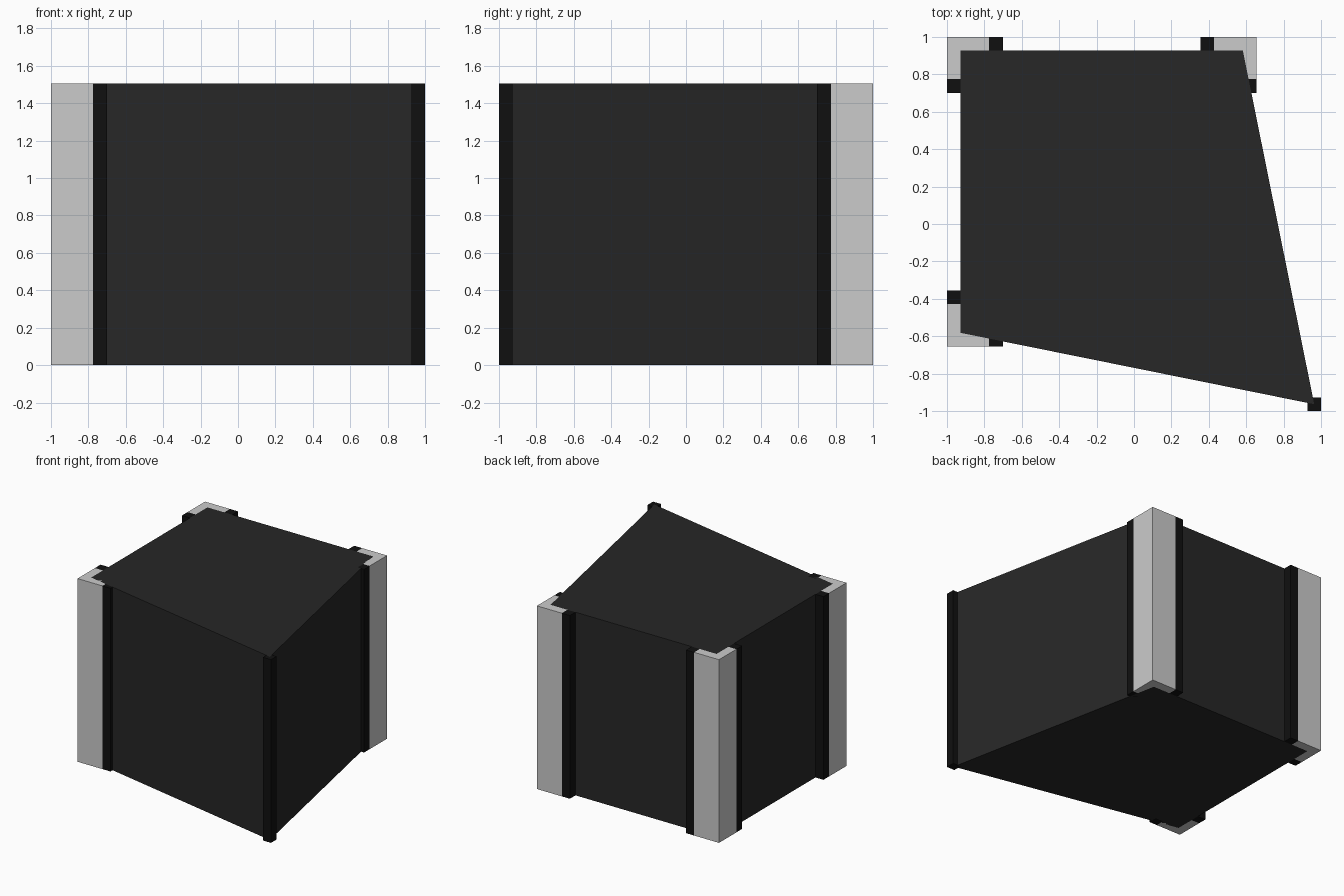
import bpy
import bmesh

if "Cube" in bpy.data.objects:
    bpy.data.objects.remove(bpy.data.objects["Cube"])

HEIGHT = 1.505
THICK = 0.073      # wall thickness of the corner posts and strips
ARM = 0.226        # outer length of each post arm
SPAN = ARM + THICK


def material(name, value):
    mat = bpy.data.materials.new(name)
    mat.diffuse_color = (value, value, value, 1)
    mat.use_nodes = True
    mat.node_tree.nodes["Principled BSDF"].inputs["Base Color"].default_value = mat.diffuse_color
    return mat


def extrude_outline(name, points, mat=None):
    """Upright prism from a plan outline, standing on z = 0."""
    bm = bmesh.new()
    face = bm.faces.new([bm.verts.new((x, y, 0)) for x, y in points])
    grown = bmesh.ops.extrude_face_region(bm, geom=[face])
    top = [v for v in grown["geom"] if isinstance(v, bmesh.types.BMVert)]
    bmesh.ops.translate(bm, verts=top, vec=(0, 0, HEIGHT))
    bmesh.ops.recalc_face_normals(bm, faces=bm.faces)
    mesh = bpy.data.meshes.new(name)
    bm.to_mesh(mesh)
    bm.free()
    if mat:
        mesh.materials.append(mat)
    obj = bpy.data.objects.new(name, mesh)
    bpy.context.collection.objects.link(obj)
    return obj


def rectangle(x0, y0, x1, y1):
    return [(x0, y0), (x1, y0), (x1, y1), (x0, y1)]


panel_dark = material("dark_panel", 0.02)
trim_black = material("black_trim", 0.005)

# Four-sided core with slanted front and right walls
inner = 1 - THICK
slant = 0.655 - THICK
tip = 1 - THICK / 2
extrude_outline("core", [(-inner, inner), (slant, inner),
                         (tip, -tip), (-inner, -slant)], panel_dark)

# L-shaped corner posts, each arm finished with a black strip
corners = {
    "back_left": (-1, 1, 1, -1),
    "back_right": (0.655, 1, -1, -1),
    "front_left": (-1, -0.655, 1, 1),
}
for label, (cx, cy, sx, sy) in corners.items():
    def place(points):
        return [(cx + sx * u, cy + sy * v) for u, v in points]

    extrude_outline(label + "_post", place([
        (0, 0), (ARM, 0), (ARM, THICK), (THICK, THICK), (THICK, ARM), (0, ARM)]))
    extrude_outline(label + "_strip_x",
                    place(rectangle(ARM, 0, SPAN, THICK)), trim_black)
    extrude_outline(label + "_strip_y",
                    place(rectangle(0, ARM, THICK, SPAN)), trim_black)

# Square black post at the projecting front right corner
extrude_outline("front_right_post", rectangle(inner, -1, 1, -inner), trim_black)
